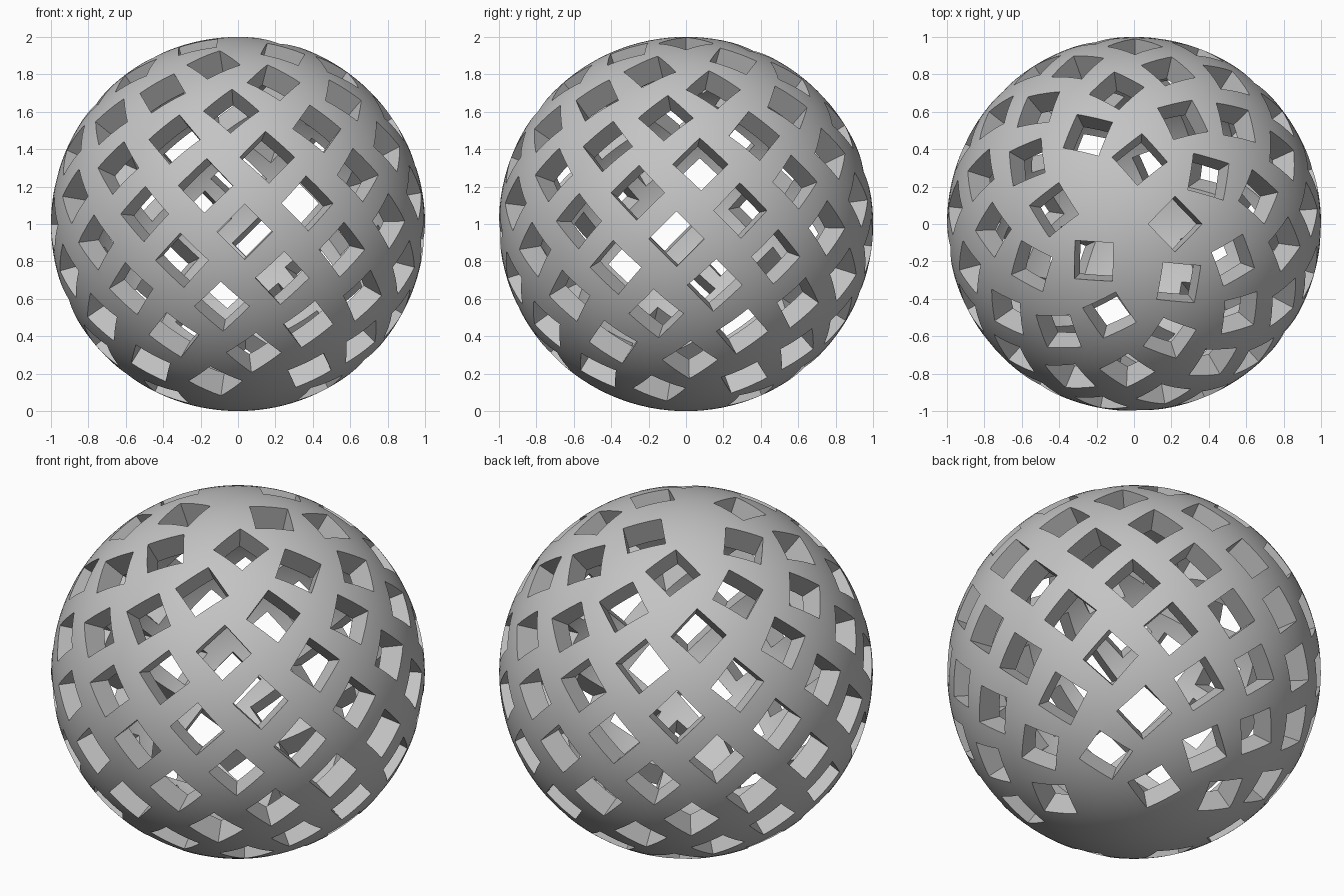
import bpy, bmesh, math
from mathutils import Matrix, Vector

HOLES = 100
SIDE = 0.21           # width of each square hole
OUTER, INNER = 1.0, 0.86
CENTRE = Vector((0, 0, OUTER))
TOP_Z, BOTTOM_Z = 0.975, -0.925   # heights of the first and last hole
GOLDEN = math.pi * (3 - math.sqrt(5))

cube = bpy.data.objects.get("Cube")
if cube:
    bpy.data.objects.remove(cube, do_unlink=True)


def make_object(name, bm):
    mesh = bpy.data.meshes.new(name)
    bm.to_mesh(mesh)
    bm.free()
    obj = bpy.data.objects.new(name, mesh)
    bpy.context.collection.objects.link(obj)
    return obj


def add_sphere(bm, radius):
    made = bmesh.ops.create_uvsphere(bm, u_segments=128, v_segments=64, radius=radius,
                                     matrix=Matrix.Translation(CENTRE))
    return {f for v in made["verts"] for f in v.link_faces}


# Hollow shell: outer sphere plus an inward-facing inner sphere
bm = bmesh.new()
add_sphere(bm, OUTER)
bmesh.ops.reverse_faces(bm, faces=list(add_sphere(bm, INNER)))
shell = make_object("pierced_sphere", bm)

# Square punches on a golden-angle spiral, each turned corner-up
bm = bmesh.new()
for k in range(HOLES):
    z = TOP_Z + (BOTTOM_Z - TOP_Z) * k / (HOLES - 1)
    az = -GOLDEN * k
    r = math.sqrt(1 - z * z)
    out = Vector((r * math.cos(az), r * math.sin(az), z))
    east = Vector((-math.sin(az), math.cos(az), 0))
    north = out.cross(east)
    a, b = (east + north).normalized(), (north - east).normalized()
    turn = Matrix((a, b, out)).transposed().to_4x4()
    place = Matrix.Translation(CENTRE + out * 0.95)
    bmesh.ops.create_cube(bm, size=1,
                          matrix=place @ turn @ Matrix.Diagonal((SIDE, SIDE, 0.3, 1)))
punches = make_object("hole_punches", bm)
punches.hide_render = True

# Cut the holes
cut = shell.modifiers.new("holes", "BOOLEAN")
cut.operation = "DIFFERENCE"
cut.solver = "EXACT"
cut.object = punches
bpy.ops.object.select_all(action="DESELECT")
bpy.context.view_layer.objects.active = shell
shell.select_set(True)
bpy.ops.object.modifier_apply(modifier=cut.name)
bpy.data.objects.remove(punches, do_unlink=True)

# Grey finish, smooth sphere with crisp hole rims
grey = bpy.data.materials.new("plain_grey")
grey.use_nodes = True
colour = (0.55, 0.55, 0.55, 1)
grey.diffuse_color = colour
for node in grey.node_tree.nodes:
    if node.type == "BSDF_PRINCIPLED":
        node.inputs["Base Color"].default_value = colour
shell.data.materials.clear()
shell.data.materials.append(grey)
for face in shell.data.polygons:
    face.material_index = 0
bpy.ops.object.shade_smooth_by_angle(angle=math.radians(30))
